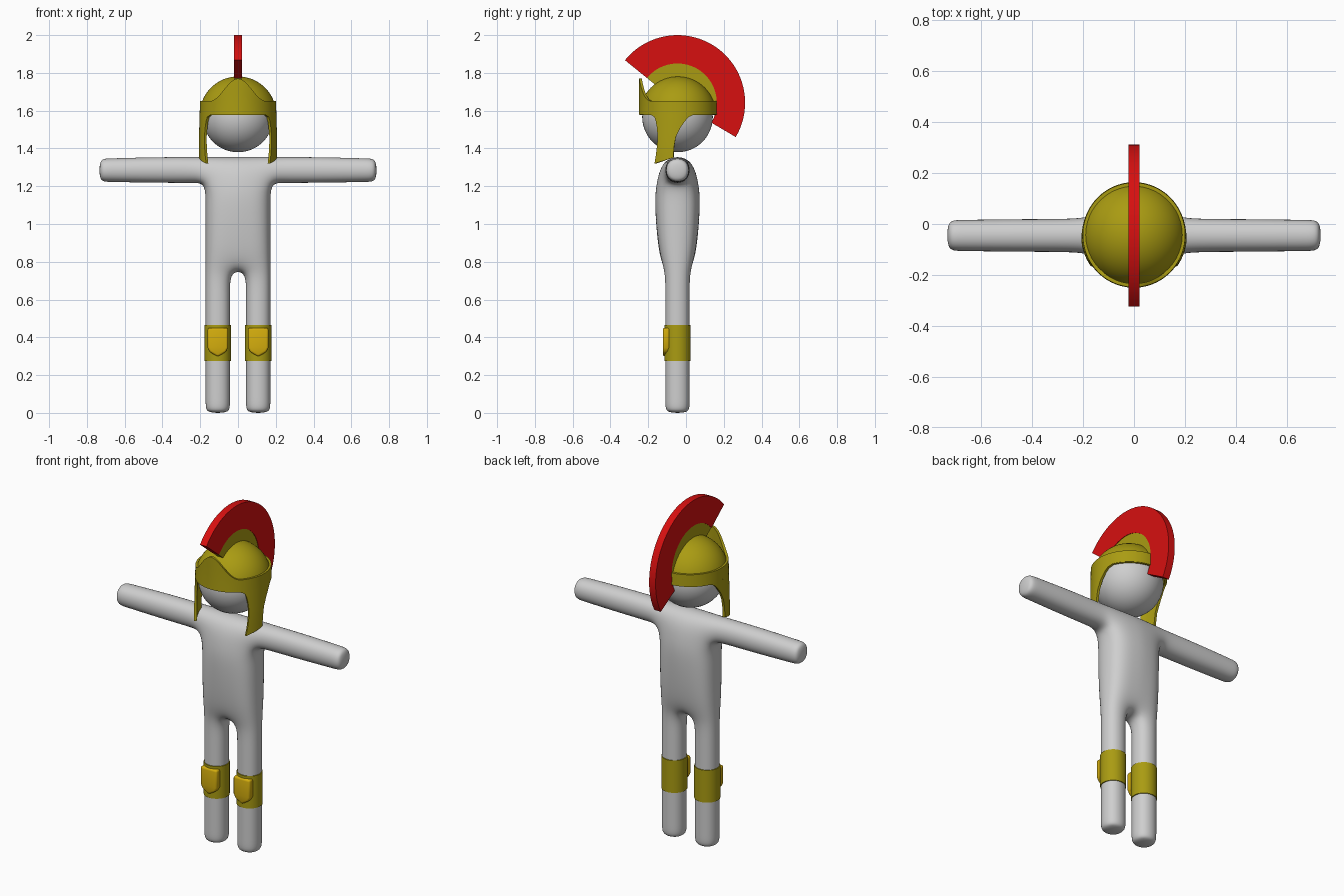
import bpy, bmesh, math
from mathutils import Vector

if "Cube" in bpy.data.objects:
    bpy.data.objects.remove(bpy.data.objects["Cube"])

CY = -0.045  # depth of the body axis


def material(name, rgb):
    m = bpy.data.materials.new(name)
    m.diffuse_color = (*rgb, 1)
    m.use_nodes = True
    m.node_tree.nodes["Principled BSDF"].inputs["Base Color"].default_value = m.diffuse_color
    return m


GREY = material("light_grey", (0.62, 0.62, 0.62))
BRONZE = material("dark_bronze", (0.40, 0.33, 0.006))
GOLD = material("gold", (0.66, 0.42, 0.004))
RED = material("crest_red", (0.68, 0.005, 0.005))


def finish(name, bm, mat, mods=(), angle=35):
    """Turn a bmesh into an object, apply modifiers and shade it."""
    bmesh.ops.recalc_face_normals(bm, faces=bm.faces)
    me = bpy.data.meshes.new(name)
    bm.to_mesh(me)
    bm.free()
    ob = bpy.data.objects.new(name, me)
    bpy.context.collection.objects.link(ob)
    me.materials.append(mat)
    for kind, props in mods:
        mod = ob.modifiers.new(kind.lower(), kind)
        for k, v in props.items():
            setattr(mod, k, v)
    bpy.ops.object.select_all(action='DESELECT')
    ob.select_set(True)
    bpy.context.view_layer.objects.active = ob
    if mods:
        bpy.ops.object.convert(target='MESH')
    bpy.ops.object.shade_smooth_by_angle(angle=math.radians(angle))
    return ob


def grid(bm, rows, closed=False):
    """Skin a list of point rows with quads."""
    vs = [[bm.verts.new(p) for p in r] for r in rows]
    n = len(rows[0])
    for a, b in zip(vs, vs[1:]):
        for i in range(n if closed else n - 1):
            k = (i + 1) % n
            bm.faces.new((a[i], a[k], b[k], b[i]))


def prism(bm, outline, axis, lo, hi):
    """Extrude a closed outline of points along one axis."""
    ends = []
    for h in (lo, hi):
        pts = [list(p) for p in outline]
        for p in pts:
            p.insert(axis, h)
        ends.append([bm.verts.new(p) for p in pts])
    n = len(outline)
    bm.faces.new(ends[0])
    bm.faces.new(ends[1][::-1])
    for i in range(n):
        k = (i + 1) % n
        bm.faces.new((ends[0][i], ends[0][k], ends[1][k], ends[1][i]))


# Body: a box cage of front and back cells, rounded by subdivision
XS = [-0.737, -0.69, -0.45, -0.235, -0.177, -0.037,
      0.037, 0.177, 0.235, 0.45, 0.69, 0.737]
ZS = [-0.003, 0.04, 0.35, 0.64, 0.745, 0.86, 1.1, 1.212, 1.36]
cells = {(i, j) for i in (4, 6) for j in range(4)}
cells |= {(i, j) for i in (4, 5, 6) for j in range(4, 8)}
cells |= {(i, 7) for i in range(11)}
DEPTH = {5: (0.09, 0.103), 6: (0.098, 0.122), 7: (0.09, 0.115), 8: (0.07, 0.075)}


def half_depth(i, j):
    if 4 <= i <= 7 and j in DEPTH:
        return DEPTH[j][i in (5, 6)]
    return 0.066 if i in (0, 1, 10, 11) else 0.07


bm = bmesh.new()
cage = {}


def corner(i, j, s):
    if (i, j, s) not in cage:
        z = ZS[j]
        if i in (0, 1, 10, 11):   # arms taper a little to the hands
            z = 1.285 + (0.067 if j == 8 else -0.067)
        cage[i, j, s] = bm.verts.new((XS[i], CY + s * half_depth(i, j), z))
    return cage[i, j, s]


for i, j in sorted(cells):
    ring = [(i, j), (i + 1, j), (i + 1, j + 1), (i, j + 1)]
    for s in (-1, 1):
        bm.faces.new([corner(*c, s) for c in ring])
    near = [(i, j - 1), (i + 1, j), (i, j + 1), (i - 1, j)]
    for k in range(4):
        if near[k] not in cells:
            a, b = ring[k], ring[(k + 1) % 4]
            bm.faces.new((corner(*a, -1), corner(*b, -1), corner(*b, 1), corner(*a, 1)))
finish("body", bm, GREY, [('SUBSURF', {'levels': 3})], 180)

# Head
bm = bmesh.new()
bmesh.ops.create_uvsphere(bm, u_segments=48, v_segments=24, radius=0.187)
bmesh.ops.translate(bm, verts=bm.verts, vec=(0, CY, 1.567))
finish("head", bm, GREY, (), 180)

# Helmet dome
bm = bmesh.new()
bmesh.ops.create_uvsphere(bm, u_segments=48, v_segments=32, radius=0.203)
bmesh.ops.delete(bm, geom=[v for v in bm.verts if v.co.z < -0.001], context='VERTS')
bmesh.ops.translate(bm, verts=bm.verts, vec=(0, CY + 0.002, 1.578))
finish("helmet_dome", bm, BRONZE)


def shell_radius(z):
    return 0.201 + 0.03 * max(0, 1.65 - min(max(z, 1.42), 1.65))


# Helmet band, rising to a peak over the brow
bm = bmesh.new()
N = 96
rows = []
for t in (0, 0.35, 0.7, 1):
    row = []
    for k in range(N):
        a = 2 * math.pi * k / N
        x = 0.201 * math.sin(a)
        top = 1.65
        if math.cos(a) > 0 and abs(x) < 0.15:
            top += 0.06 * (1 + math.cos(math.pi * x / 0.15))
        z = 1.58 + t * (top - 1.58)
        r = shell_radius(z)
        row.append((r * math.sin(a), CY + 0.002 - 1.02 * r * math.cos(a), z))
    rows.append(row)
grid(bm, rows, closed=True)
finish("helmet_band", bm, BRONZE, [('SOLIDIFY', {'thickness': 0.014, 'offset': -1})])

# Cheek guards: height, front edge, back edge, rise of the back corner
GUARD = [(1.58, -0.19, 0.045, 0), (1.567, -0.168, 0.015, 0), (1.545, -0.16, -0.005, 0),
         (1.51, -0.154, -0.03, 0), (1.46, -0.15, -0.054, 0), (1.41, -0.154, -0.063, 0),
         (1.36, -0.16, -0.066, 0.012), (1.32, -0.167, -0.066, 0.032)]
for side, label in ((-1, "right"), (1, "left")):
    bm = bmesh.new()
    rows = []
    for z, yf, yb, rise in GUARD:
        row = []
        for k in range(13):
            t = k / 12
            y = yf + t * (yb - yf)
            r = shell_radius(z)
            x = math.sqrt(r * r - ((y - CY - 0.002) / 1.02) ** 2)
            row.append((side * x, y, z + rise * t))
        rows.append(row)
    grid(bm, rows)
    bmesh.ops.recalc_face_normals(bm, faces=bm.faces)
    # Thicken towards the head
    old = list(bm.faces)
    extruded = bmesh.ops.extrude_face_region(bm, geom=old, use_keep_orig=True)
    for v in extruded['geom']:
        if isinstance(v, bmesh.types.BMVert):
            inward = Vector((-v.co.x, CY - v.co.y, 0)).normalized()
            v.co += inward * 0.014
    finish(label + "_cheek_guard", bm, BRONZE)


def arc_plate(name, r0, r1, a0, a1, half, mat):
    """Upright ring sector standing on the midline."""
    angles = [math.radians(a0 + (a1 - a0) * k / 32) for k in range(33)]
    pts = [(r1, a) for a in angles] + [(r0, a) for a in reversed(angles)]
    bm = bmesh.new()
    prism(bm, [(CY + r * math.cos(a), 1.642 + r * math.sin(a)) for r, a in pts],
          0, -half, half)
    finish(name, bm, mat)


# Crest and its holder
arc_plate("crest", 0.208, 0.358, 141, -30.5, 0.021, RED)
arc_plate("crest_holder", 0.12, 0.209, 141, -12, 0.018, BRONZE)

# Knee bands with shield plates
SHIELD = [(-0.054, 0.45), (0.054, 0.45), (0.054, 0.345), (0.042, 0.322),
          (0, 0.297), (-0.042, 0.322), (-0.054, 0.345)]
for cx, label in ((-0.107, "right"), (0.107, "left")):
    bm = bmesh.new()
    bmesh.ops.create_cone(bm, cap_ends=True, segments=40, radius1=0.0695,
                          radius2=0.0695, depth=0.19)
    bmesh.ops.translate(bm, verts=bm.verts, vec=(cx, CY, 0.37))
    finish(label + "_knee_band", bm, BRONZE)
    bm = bmesh.new()
    prism(bm, [(cx + x, z) for x, z in SHIELD], 1, -0.123, -0.085)
    finish(label + "_knee_plate", bm, GOLD,
           [('BEVEL', {'width': 0.011, 'segments': 3})], 40)
